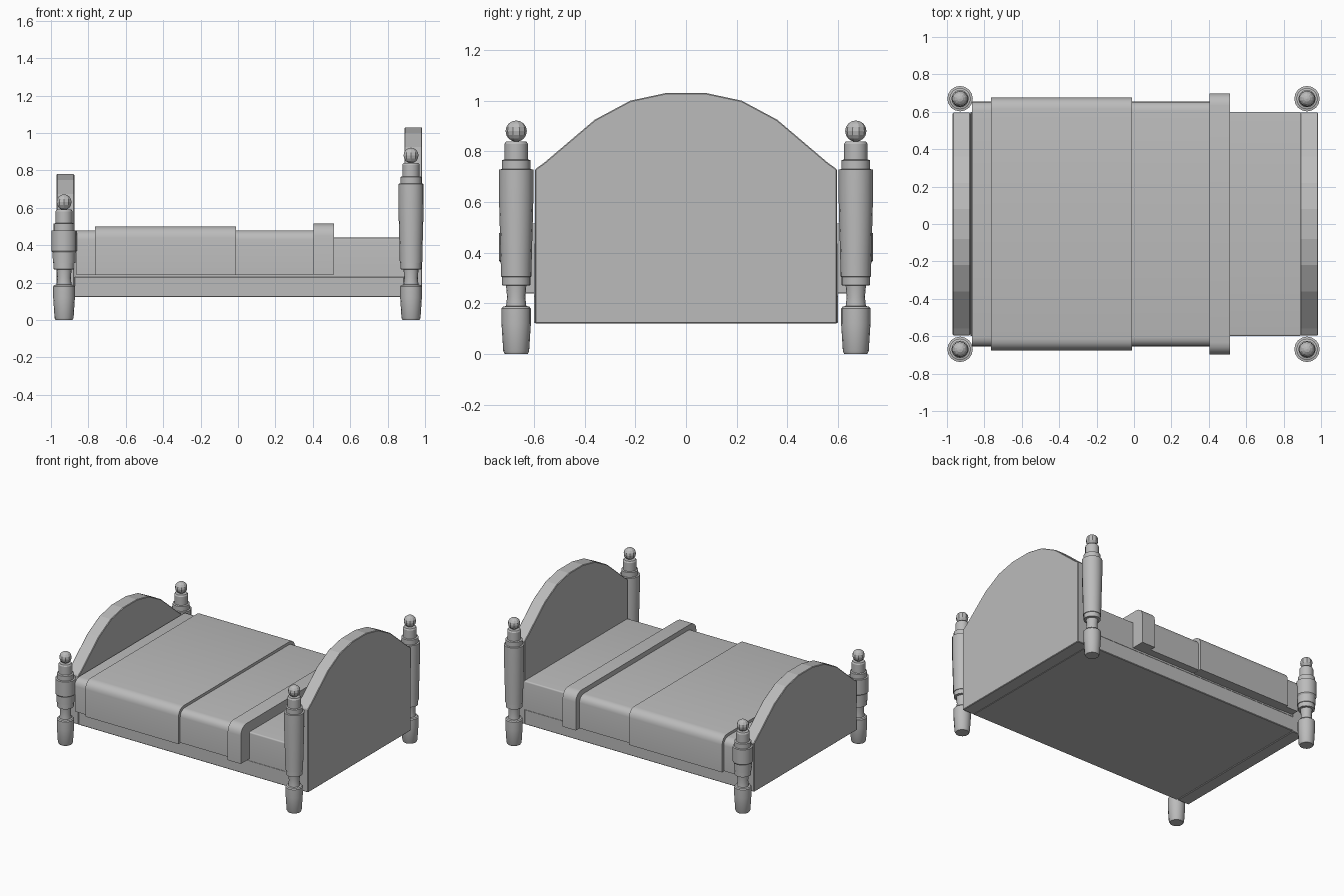
import bpy, bmesh, math

cube = bpy.data.objects.get("Cube")
if cube:
    bpy.data.objects.remove(cube, do_unlink=True)

grey = bpy.data.materials.new("plain_grey")
grey.use_nodes = True
COLOUR = (0.5, 0.5, 0.5, 1)
grey.diffuse_color = COLOUR
grey.node_tree.nodes["Principled BSDF"].inputs["Base Color"].default_value = COLOUR


def finish(name, bm):
    bmesh.ops.recalc_face_normals(bm, faces=bm.faces)
    mesh = bpy.data.meshes.new(name)
    bm.to_mesh(mesh)
    bm.free()
    mesh.materials.append(grey)
    obj = bpy.data.objects.new(name, mesh)
    bpy.context.scene.collection.objects.link(obj)
    return obj


def prism(name, outline, x0, x1, bevel=0):
    """Extrude a (y, z) outline along x."""
    bm = bmesh.new()
    face = bm.faces.new([bm.verts.new((x0, y, z)) for y, z in outline])
    moved = bmesh.ops.extrude_face_region(bm, geom=[face])["geom"]
    bmesh.ops.translate(bm, vec=(x1 - x0, 0, 0),
                        verts=[v for v in moved if isinstance(v, bmesh.types.BMVert)])
    obj = finish(name, bm)
    if bevel:
        mod = obj.modifiers.new("soft_edges", "BEVEL")
        mod.width, mod.segments, mod.limit_method = bevel, 1, "ANGLE"
        mod.angle_limit = math.radians(40)
    return obj


def smooth(obj, angle):
    bpy.ops.object.select_all(action="DESELECT")
    obj.select_set(True)
    bpy.context.view_layer.objects.active = obj
    bpy.ops.object.shade_smooth_by_angle(angle=math.radians(angle))


def rounded_slab(name, x0, x1, half, low, high, radius, steps=4):
    """Block along x whose two long top edges are rounded."""
    arc = [math.pi / 2 * i / steps for i in range(steps + 1)]
    side = [(half - radius + radius * math.cos(a), high - radius + radius * math.sin(a))
            for a in arc]
    outline = [(half, low)] + side + [(-y, z) for y, z in reversed(side)] + [(-half, low)]
    smooth(prism(name, outline, x0, x1), 35)


def board(name, x0, x1, drop):
    """Arched end board; drop lowers the arch."""
    half = [(0.595, 0.12), (0.595, 0.73), (0.56, 0.755), (0.36, 0.925), (0.22, 1.0), (0.08, 1.03)]
    half = [(y, z - drop if i else z) for i, (y, z) in enumerate(half)]
    prism(name, half + [(-y, z) for y, z in reversed(half)], x0, x1, 0.004)


def post(name, x, y, drop):
    """Turned post with a ball finial; drop shortens the body."""
    foot = [(0.045, 0), (0.051, 0.012), (0.058, 0.12), (0.058, 0.18), (0.052, 0.187), (0.04, 0.19),
            (0.036, 0.225), (0.04, 0.27), (0.056, 0.272), (0.056, 0.305)]
    top = [(0.068, 0.62), (0.068, 0.728), (0.057, 0.73), (0.057, 0.765),
           (0.046, 0.768), (0.046, 0.83), (0.04, 0.84)]
    profile = foot + [(0.06, 0.306), (0.061, 0.36)] + [(r, z - drop) for r, z in top]
    sides = 16
    bm = bmesh.new()
    rings = [[bm.verts.new((x + r * math.cos(2 * math.pi * i / sides),
                            y + r * math.sin(2 * math.pi * i / sides), z))
              for i in range(sides)] for r, z in profile]
    for a, b in zip(rings, rings[1:]):
        for i in range(sides):
            j = (i + 1) % sides
            bm.faces.new((a[i], a[j], b[j], b[i]))
    bm.faces.new(rings[0])
    bm.faces.new(rings[-1])
    smooth(finish(name, bm), 30)

    # Ball finial
    bm = bmesh.new()
    bmesh.ops.create_uvsphere(bm, u_segments=10, v_segments=8, radius=0.042)
    bmesh.ops.translate(bm, vec=(x, y, 0.88 - drop), verts=bm.verts)
    finish(name + "_ball", bm)


# End boards and posts
board("headboard", 0.89, 0.985, 0)
board("footboard", -0.97, -0.875, 0.25)
for side, y in (("left", 0.67), ("right", -0.67)):
    post("head_post_" + side, 0.925, y, 0)
    post("foot_post_" + side, -0.93, y, 0.25)

# Bed frame and mattress
rail = [(-0.6, 0.122), (0.6, 0.122), (0.6, 0.232), (-0.6, 0.232)]
prism("bed_frame", rail, -0.875, 0.89, 0.004)
rounded_slab("mattress", -0.87, 0.89, 0.6, 0.23, 0.44, 0.01)

# Bedding layers
rounded_slab("blanket", -0.865, 0.42, 0.655, 0.243, 0.48, 0.05)
rounded_slab("throw", -0.765, -0.01, 0.675, 0.24, 0.5, 0.06)
rounded_slab("folded_cuff", 0.405, 0.512, 0.698, 0.243, 0.515, 0.065)
